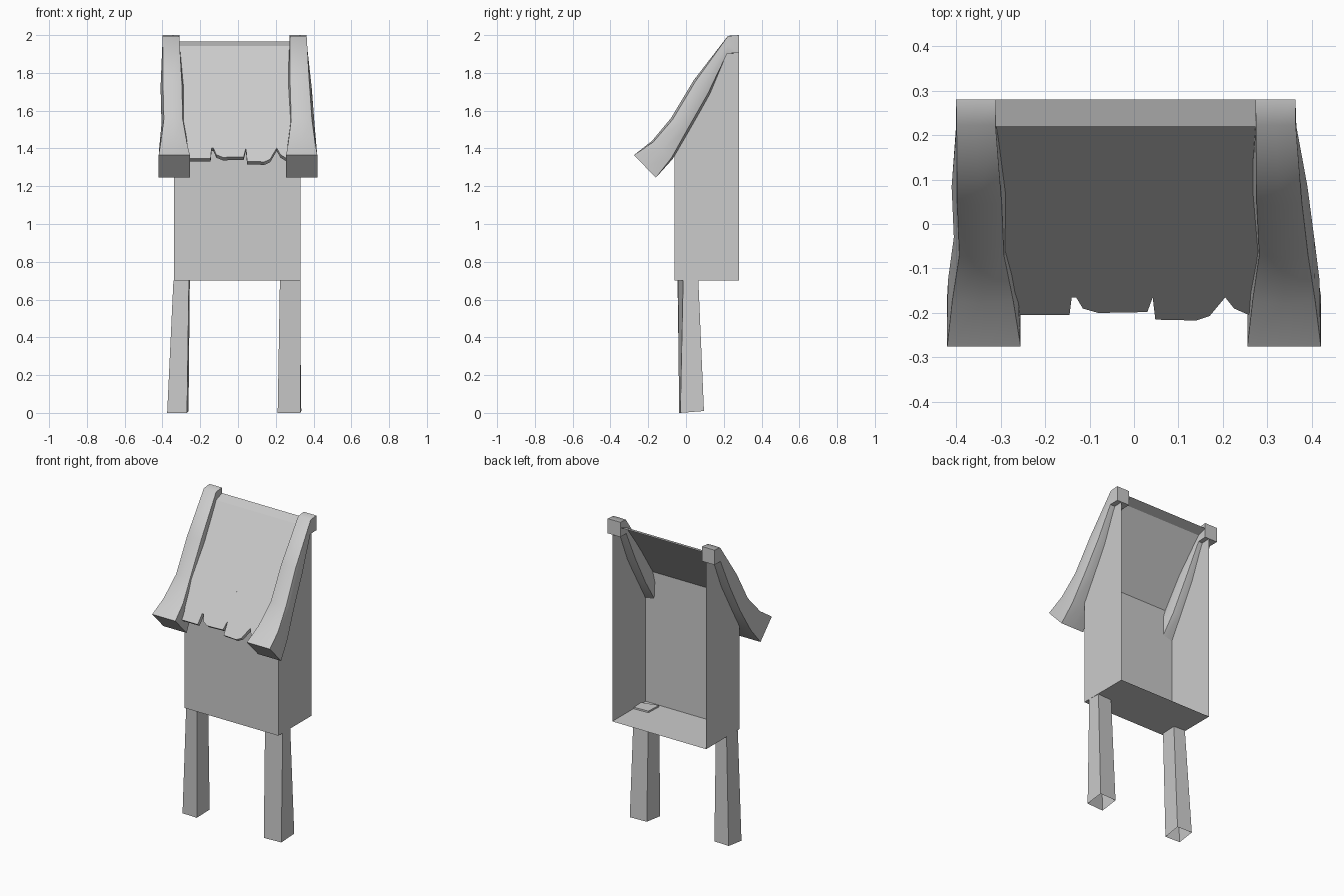
import bpy
import bmesh
import math
from mathutils import Vector

if "Cube" in bpy.data.objects:
    bpy.data.objects.remove(bpy.data.objects["Cube"])

grey = bpy.data.materials.new("plain grey")
grey.use_nodes = True
COLOUR = (0.6, 0.6, 0.6, 1)
grey.diffuse_color = COLOUR
grey.node_tree.nodes["Principled BSDF"].inputs["Base Color"].default_value = COLOUR


def make(name, verts, faces, smooth=False, normals=True):
    mesh = bpy.data.meshes.new(name)
    bm = bmesh.new()
    points = [bm.verts.new(v) for v in verts]
    for face in faces:
        bm.faces.new([points[i] for i in face])
    if normals:
        bmesh.ops.recalc_face_normals(bm, faces=bm.faces)
    bm.to_mesh(mesh)
    bm.free()
    mesh.materials.append(grey)
    obj = bpy.data.objects.new(name, mesh)
    bpy.context.collection.objects.link(obj)
    if smooth:
        bpy.ops.object.select_all(action="DESELECT")
        obj.select_set(True)
        bpy.context.view_layer.objects.active = obj
        bpy.ops.object.shade_smooth_by_angle(angle=math.radians(50))
    return obj


def loft(rings, cap_first=False, cap_last=False):
    """Join rings of equal length into a tube."""
    n = len(rings[0])
    verts = [p for ring in rings for p in ring]
    faces = [(r * n + i, r * n + (i + 1) % n, (r + 1) * n + (i + 1) % n, (r + 1) * n + i)
             for r in range(len(rings) - 1) for i in range(n)]
    if cap_first:
        faces.append(list(range(n)))
    if cap_last:
        faces.append([len(verts) - n + i for i in range(n)])
    return verts, faces


LEFT, RIGHT = -0.34, 0.33
FRONT, BACK, RIDGE = -0.06, 0.28, 0.22
FLOOR, RIDGE_Z, TOP_Z, SLOPE = 0.7, 1.943, 1.965, 1.405


def roof_z(y):
    return RIDGE_Z - (RIDGE - y) * SLOPE


# Box shell, open at the back: two side walls, front wall and floor
profile = [(BACK, FLOOR), (FRONT, FLOOR), (FRONT, roof_z(FRONT)), (RIDGE, RIDGE_Z), (BACK, TOP_Z)]
make("box_shell", [(x, y, z) for x in (LEFT, RIGHT) for y, z in profile],
     [(0, 1, 2, 3, 4), (9, 8, 7, 6, 5), (0, 5, 6, 1), (1, 6, 7, 2)])

# Sloping roof sheet with a torn front edge and a thin folded lip
torn = [(LEFT, -.205), (-.145, -.205), (-.14, -.165), (-.13, -.165), (-.115, -.19),
        (-.08, -.2), (.03, -.198), (.042, -.165), (.048, -.215), (.14, -.217),
        (.17, -.207), (.205, -.165), (.225, -.19), (.255, -.203), (RIGHT, -.203)]
n = len(torn)
rows = [[(x, y + 0.02, roof_z(y) - 0.016) for x, y in torn],
        [(x, y, roof_z(y)) for x, y in torn],
        [(x, RIDGE, RIDGE_Z) for x, y in torn],
        [(x, BACK, TOP_Z) for x, y in torn]]
make("roof_sheet", sum(rows, []),
     [(r * n + i, r * n + i + 1, (r + 1) * n + i + 1, (r + 1) * n + i)
      for r in range(3) for i in range(n - 1)], normals=False)

# Roof beams: squared at the ends, rounder in the middle
spine = [((0.28, 2.0), (0.28, 1.905), 1.0), ((0.222, 1.996), (0.218, 1.902), 0.97),
         ((0.04, 1.76), (0.128, 1.69), 0.8), ((-0.08, 1.56), (0.02, 1.5), 0.8),
         ((-0.18, 1.44), (-0.07, 1.345), 0.88), ((-0.275, 1.365), (-0.16, 1.245), 1.0)]
widths = {
    "right_beam": [(-.40, -.31), (-.40, -.31), (-.41, -.285), (-.405, -.28), (-.418, -.262), (-.42, -.255)],
    "left_beam": [(.273, .363), (.273, .365), (.263, .39), (.268, .405), (.257, .417), (.255, .42)],
}
square = [(-1, -1), (0, -1), (1, -1), (1, 0), (1, 1), (0, 1), (-1, 1), (-1, 0)]
for name, spans in widths.items():
    rings = []
    for (up, low, corner), (x0, x1) in zip(spine, spans):
        up, low = Vector((0, *up)), Vector((0, *low))
        centre = (up + low) / 2 + Vector(((x0 + x1) / 2, 0, 0))
        across, rise = Vector(((x1 - x0) / 2, 0, 0)), (up - low) / 2
        rings.append([centre + (across * a + rise * b) * (corner if a and b else 1)
                      for a, b in square])
    make(name, *loft(rings, True, True), smooth=True)

# Hollow, slightly crooked legs, open at the foot
legs = {
    "right_leg": ([(-.375, -.03), (-.27, -.035), (-.262, .085), (-.367, .09)],
                  [(-.342, -.04), (-.26, -.045), (-.255, .06), (-.335, .065)], 0.70),
    "left_leg": ([(.21, -.037), (.33, -.03), (.335, .095), (.217, .09)],
                 [(.222, -.042), (.33, -.015), (.327, .065), (.226, .06)], 0.71),
}
for name, (foot, top, height) in legs.items():
    rings = [[(x, y, 0.0 if i < 2 else 0.01) for i, (x, y) in enumerate(foot)],
             [(x, y, height) for x, y in top]]
    make(name, *loft(rings, cap_last=True))
